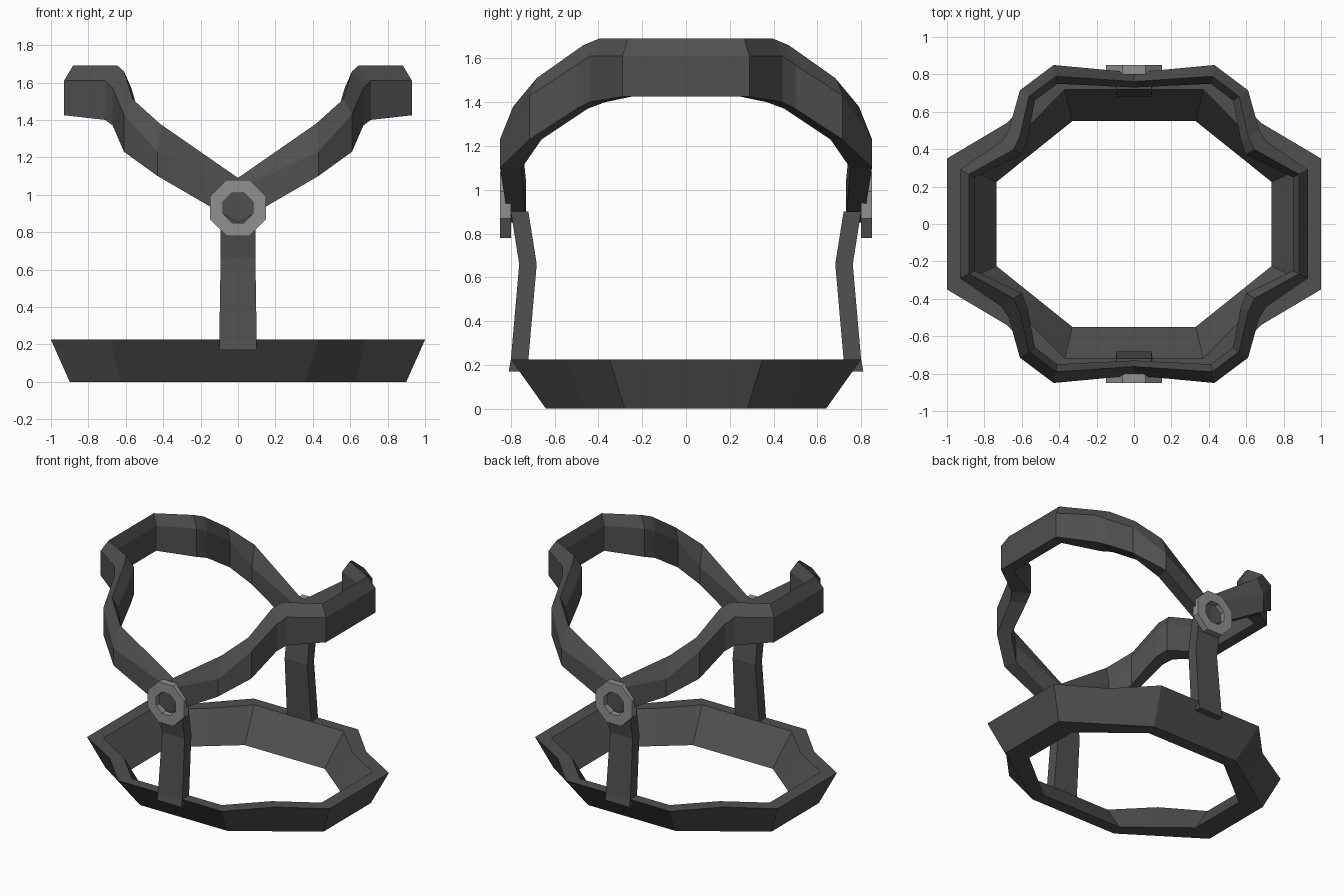
import bpy, bmesh
from math import cos, sin, pi

if "Cube" in bpy.data.objects:
    bpy.data.objects.remove(bpy.data.objects["Cube"])

def material(name, v):
    m = bpy.data.materials.new(name)
    m.diffuse_color = (v, v, v, 1)
    m.use_nodes = True
    m.node_tree.nodes["Principled BSDF"].inputs["Base Color"].default_value = m.diffuse_color
    return m

DARK = material("dark_webbing", 0.08)
LIGHT = material("light_metal", 0.28)

def loft(name, sections, mat, closed=False):
    """Skin a list of equal-length closed sections into one solid."""
    bm = bmesh.new()
    rows = [[bm.verts.new(p) for p in s] for s in sections]
    n, k = len(rows), len(rows[0])
    for i in range(n if closed else n - 1):
        a, b = rows[i], rows[(i + 1) % n]
        for j in range(k):
            bm.faces.new((a[j], a[(j + 1) % k], b[(j + 1) % k], b[j]))
    if not closed:
        bm.faces.new(rows[0])
        bm.faces.new(rows[-1])
    bmesh.ops.recalc_face_normals(bm, faces=bm.faces)
    me = bpy.data.meshes.new(name)
    bm.to_mesh(me)
    bm.free()
    me.materials.append(mat)
    ob = bpy.data.objects.new(name, me)
    bpy.context.collection.objects.link(ob)
    return ob

# Base band: flared twelve-cornered loop, quarter outlines mirrored around
def outline(quarter, z):
    q = [(x, y, z) for x, y in quarter]
    half = q + [(-x, y, z) for x, y, z in reversed(q)]
    return half + [(x, -y, z) for x, y, z in reversed(half)]

loft("base_band", [
    outline([(0.90, 0.28), (0.63, 0.46), (0.36, 0.64)], 0),
    outline([(1.00, 0.35), (0.68, 0.54), (0.43, 0.80)], 0.225),
    outline([(0.90, 0.30), (0.61, 0.475), (0.37, 0.72)], 0.225),
    outline([(0.735, 0.225), (0.53, 0.39), (0.33, 0.55)], 0),
], DARK, closed=True)

# Upper straps: (outer x, y, inner x, y, bottom z, shoulder z, top z)
stations = [
    (0.00, 0.81, 0.00, 0.73, 0.85, 1.03, 1.09),
    (0.43, 0.85, 0.41, 0.75, 1.10, 1.23, 1.38),
    (0.61, 0.715, 0.53, 0.66, 1.23, 1.43, 1.51),
    (0.67, 0.50, 0.57, 0.45, 1.37, 1.57, 1.66),
    (0.71, 0.44, 0.60, 0.37, 1.40, 1.61, 1.69),
    (0.93, 0.29, 0.85, 0.25, 1.425, 1.61, 1.69),
]

def strap_section(st, sx, sy):
    ox, oy, ix, iy, zb, zs, zt = st
    rx, ry = ox * 0.4 + ix * 0.6, oy * 0.4 + iy * 0.6
    pts = [(ox, oy, zb), (ox, oy, zs), (rx, ry, zt), (ix, iy, zs), (ix, iy, zb)]
    return [(sx * x, sy * y, z) for x, y, z in pts]

for side, sx in (("right", 1), ("left", -1)):
    loft(f"upper_strap_{side}",
         [strap_section(s, sx, -1) for s in stations]
         + [strap_section(s, sx, 1) for s in reversed(stations)], DARK)

def octagon(apothem, y):
    r = apothem / cos(pi / 8)
    return [(r * cos(pi / 8 + i * pi / 4), y, 0.93 + r * sin(pi / 8 + i * pi / 4))
            for i in range(8)]

for side, sy in (("front", -1), ("back", 1)):
    # Vertical strap joining the base band to the ring
    path = [(0.81, 0.17, 0.10), (0.80, 0.225, 0.10), (0.762, 0.66, 0.093), (0.80, 0.90, 0.093)]
    loft(f"vertical_strap_{side}",
         [[(-w, sy * y, z), (w, sy * y, z), (w, sy * (y - 0.08), z), (-w, sy * (y - 0.08), z)]
          for y, z, w in path], DARK)
    # Octagonal ring over the strap junction
    loft(f"ring_{side}", [octagon(0.15, sy * 0.80), octagon(0.15, sy * 0.85),
                          octagon(0.08, sy * 0.85), octagon(0.08, sy * 0.80)], LIGHT, closed=True)
